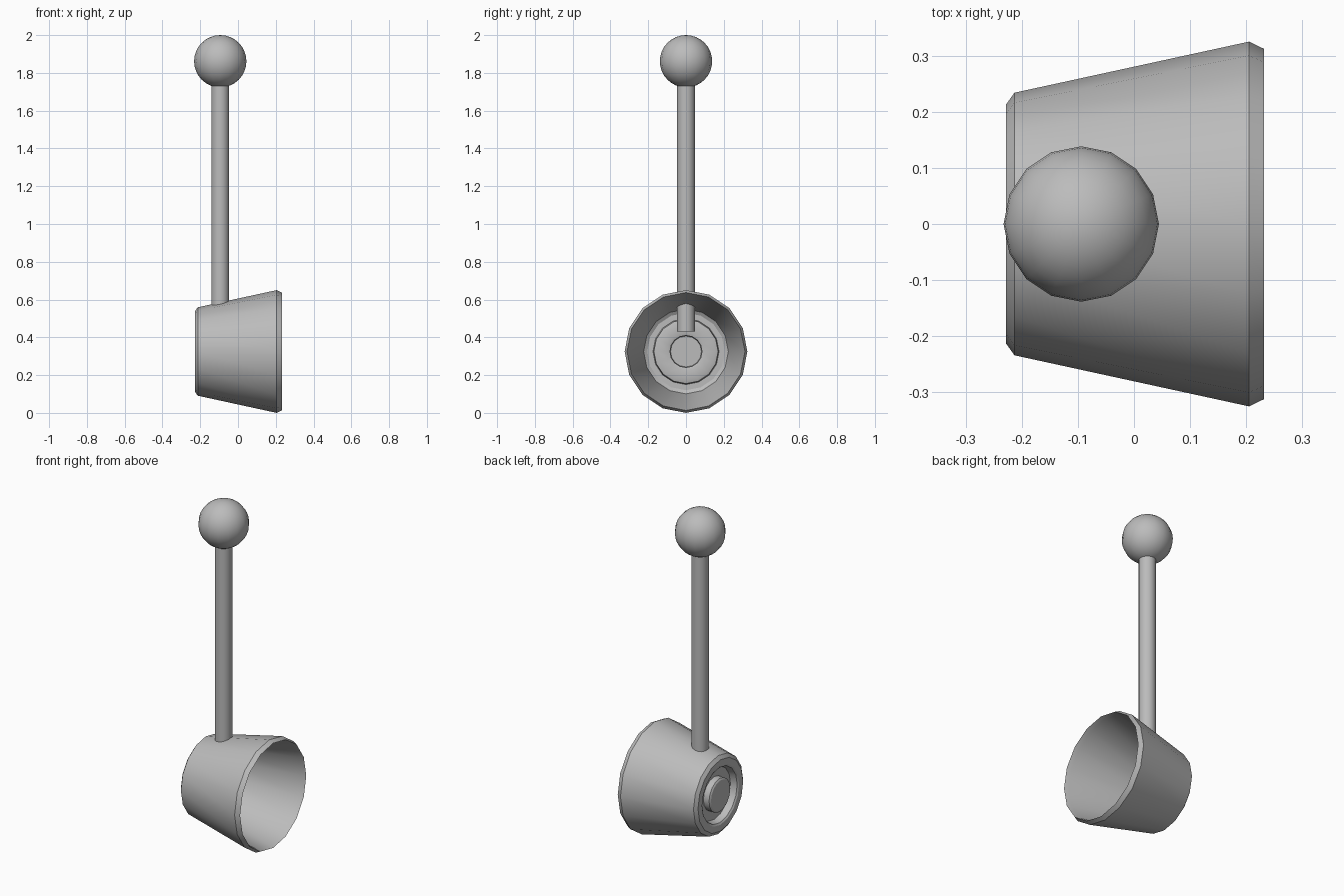
import bpy
import bmesh
from math import cos, sin, pi, radians

cube = bpy.data.objects.get("Cube")
if cube:
    bpy.data.objects.remove(cube, do_unlink=True)

SIDES = 16
AXIS_Z = 0.325      # height of the cup's horizontal axis
HANDLE_X = -0.094

grey = bpy.data.materials.new("plain grey")
grey.use_nodes = True
colour = (0.5, 0.5, 0.5, 1)
grey.diffuse_color = colour
grey.node_tree.nodes["Principled BSDF"].inputs["Base Color"].default_value = colour


def finish(obj, name):
    obj.name = name
    obj.data.name = name
    obj.data.materials.append(grey)
    bpy.ops.object.select_all(action="DESELECT")
    obj.select_set(True)
    bpy.context.view_layer.objects.active = obj
    bpy.ops.object.shade_smooth_by_angle(angle=radians(30))


def lathe_x(name, profile):
    """Revolve (x, radius) points around the cup axis; zero radius closes an end."""
    bm = bmesh.new()
    rings = []
    for x, r in profile:
        count = SIDES if r > 0 else 1
        rings.append([bm.verts.new((x, r * cos(2 * pi * i / SIDES),
                                    AXIS_Z + r * sin(2 * pi * i / SIDES)))
                      for i in range(count)])
    for a, b in zip(rings, rings[1:]):
        for i in range(SIDES):
            j = (i + 1) % SIDES
            corners = [a[i % len(a)], a[j % len(a)], b[j % len(b)], b[i % len(b)]]
            bm.faces.new(list(dict.fromkeys(corners)))
    bmesh.ops.recalc_face_normals(bm, faces=bm.faces)
    mesh = bpy.data.meshes.new(name)
    bm.to_mesh(mesh)
    bm.free()
    obj = bpy.data.objects.new(name, mesh)
    bpy.context.collection.objects.link(obj)
    finish(obj, name)


# Cup shell: pressed base with a groove and a hollow centre boss
outside = [(-0.228, 0), (-0.228, 0.09), (-0.222, 0.1), (-0.185, 0.1),
           (-0.185, 0.155), (-0.222, 0.165), (-0.228, 0.175),
           (-0.228, 0.213), (-0.213, 0.234), (0.205, 0.325), (0.232, 0.312)]
inside = [(0.205, 0.303), (-0.2, 0.224), (-0.212, 0.205), (-0.212, 0.175),
          (-0.175, 0.17), (-0.17, 0.155), (-0.17, 0.1), (-0.175, 0.085),
          (-0.212, 0.082), (-0.212, 0)]
lathe_x("cup", outside + inside)

# Straight handle passing through the cup wall
bottom, top = 0.43, 1.76
bpy.ops.mesh.primitive_cylinder_add(vertices=SIDES, radius=0.047, depth=top - bottom,
                                    location=(HANDLE_X, 0, (bottom + top) / 2))
finish(bpy.context.object, "handle")

# Ball on the handle end
bpy.ops.mesh.primitive_uv_sphere_add(segments=SIDES, ring_count=SIDES, radius=0.1385,
                                     location=(HANDLE_X, 0, 1.8615))
finish(bpy.context.object, "handle_ball")
